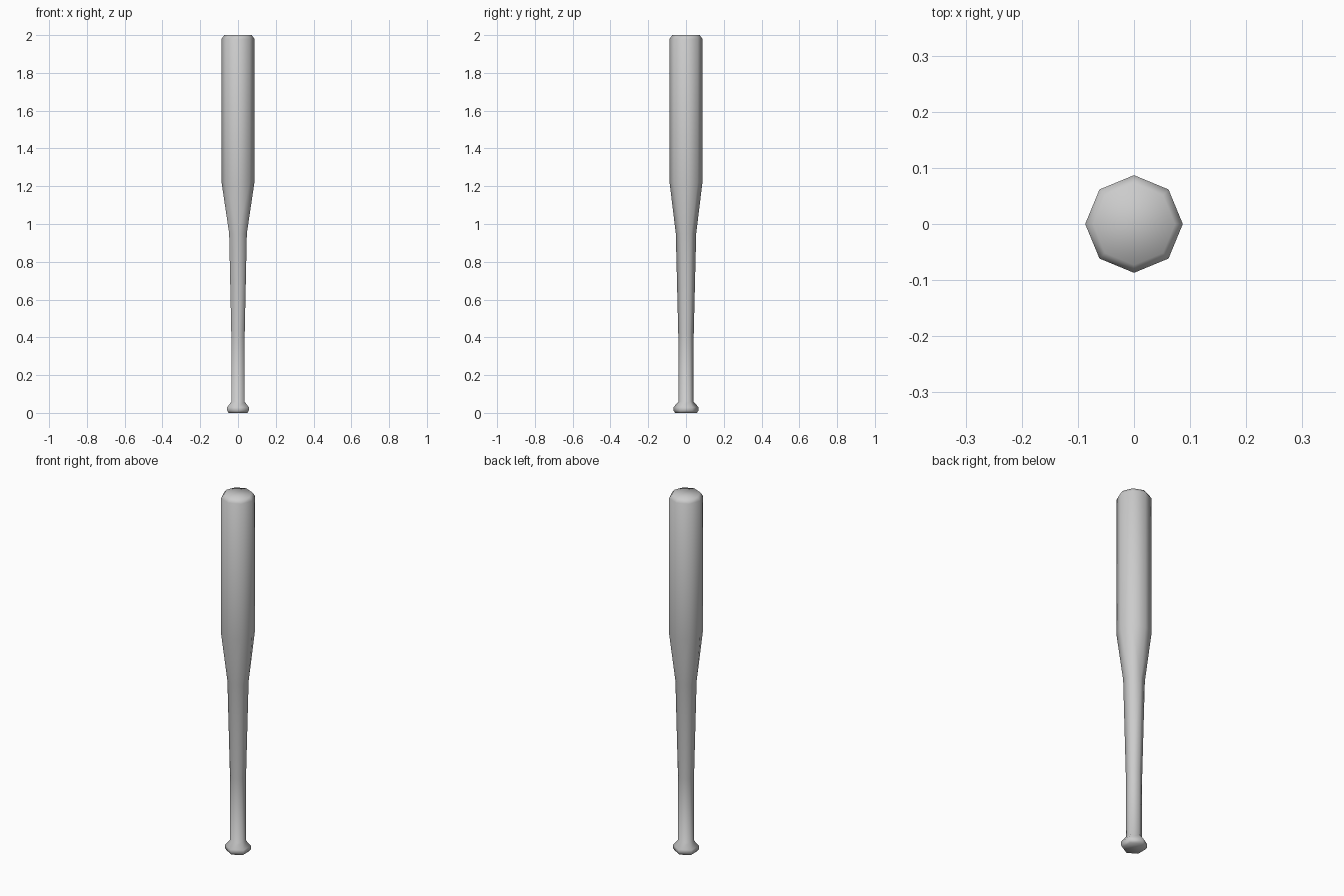
import bpy, bmesh, math

if "Cube" in bpy.data.objects:
    bpy.data.objects.remove(bpy.data.objects["Cube"])

bm = bmesh.new()

def ring(z, r, n):
    return [bm.verts.new((r * math.sin(2 * math.pi * i / n), -r * math.cos(2 * math.pi * i / n), z))
            for i in range(n)]

def stitch(a, b):
    # joins two rings, using triangles where the side counts differ
    n, m = len(a), len(b)
    if n == m:
        for i in range(n):
            j = (i + 1) % n
            bm.faces.new((a[i], a[j], b[j], b[i]))
        return
    i = j = 0
    while i < n or j < m:
        if j >= m or (i < n and (i + 0.5) / n <= (j + 0.5) / m):
            bm.faces.new((a[i % n], a[(i + 1) % n], b[j % m]))
            i += 1
        else:
            bm.faces.new((a[i % n], b[(j + 1) % m], b[j % m]))
            j += 1

# profile: height, radius, sides (six-sided knob and handle, eight-sided barrel)
profile = [(0.0, 0.058, 6), (0.012, 0.066, 6), (0.03, 0.066, 6), (0.06, 0.040, 6),
           (0.42, 0.041, 6), (0.95, 0.054, 6),
           (1.22, 0.087, 8), (1.98, 0.087, 8), (2.0, 0.073, 8)]
rings = [ring(*p) for p in profile]
for lower, upper in zip(rings, rings[1:]):
    stitch(lower, upper)

# end caps
bm.faces.new(rings[0][::-1])
bm.faces.new(rings[-1])
bmesh.ops.recalc_face_normals(bm, faces=bm.faces)

mesh = bpy.data.meshes.new("bat")
bm.to_mesh(mesh)
bm.free()
bat = bpy.data.objects.new("bat", mesh)
bpy.context.collection.objects.link(bat)
bpy.context.view_layer.objects.active = bat
bat.select_set(True)
bpy.ops.object.shade_smooth_by_angle(angle=math.radians(80))
